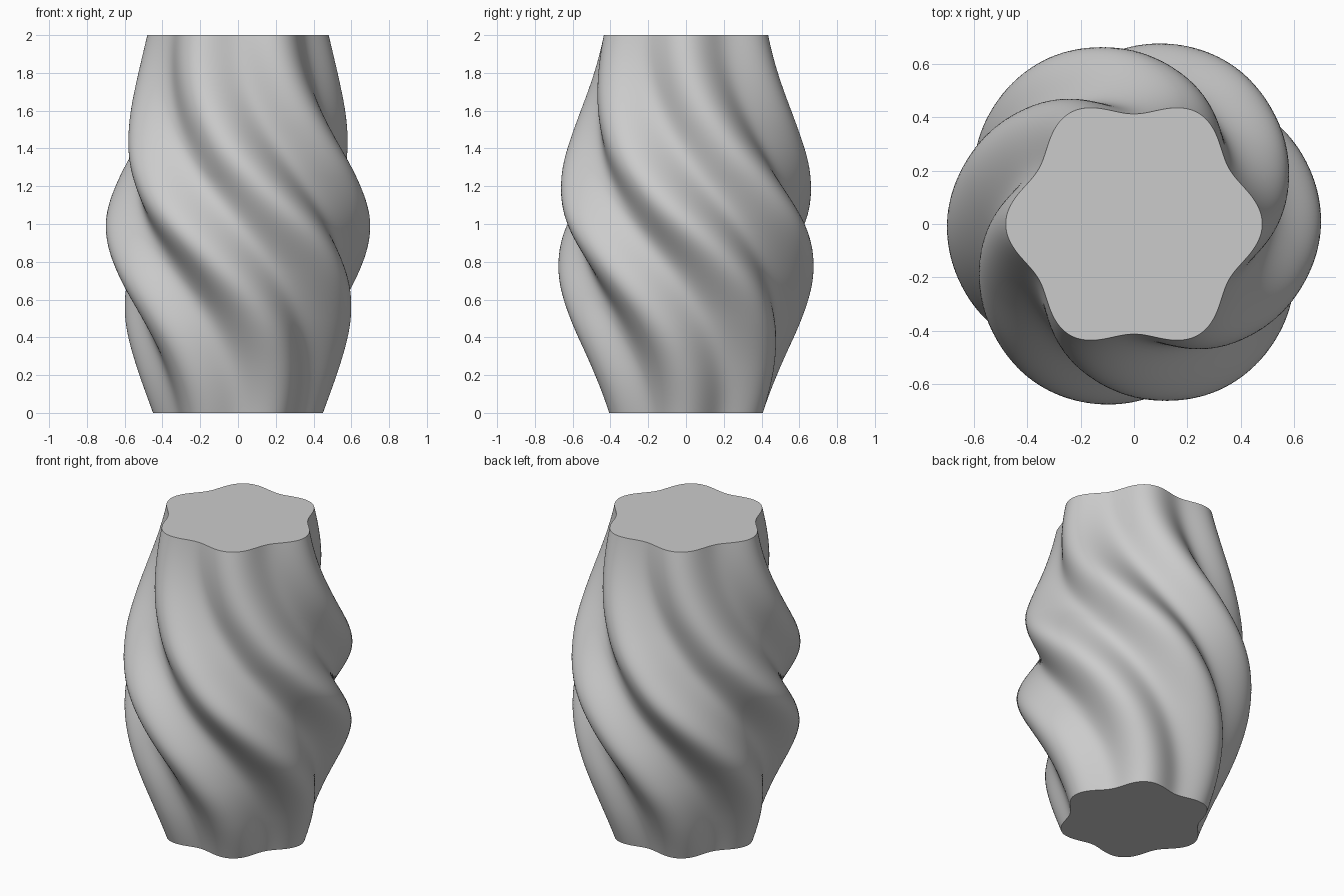
import bpy
import bmesh
import math

cube = bpy.data.objects.get("Cube")
if cube:
    bpy.data.objects.remove(cube, do_unlink=True)

HEIGHT = 2.0
LOBES = 6
SEGMENTS = 240
RINGS = 120
TWIST = math.radians(120)
# Crest radius at even heights from the base to the rim
CREST = [0.45, 0.54, 0.622, 0.68, 0.70, 0.664, 0.603, 0.54, 0.48]


def crest_radius(t):
    """Smooth curve through the crest radii."""
    last = len(CREST) - 1
    i = min(int(t * last), last - 1)
    f = t * last - i
    b, c = CREST[i], CREST[i + 1]
    a = CREST[i - 1] if i > 0 else 2 * b - c
    d = CREST[i + 2] if i + 2 <= last else 2 * c - b
    return b + 0.5 * f * (c - a + f * (2 * a - 5 * b + 4 * c - d
                                       + f * (3 * (b - c) + d - a)))


def ring(bm, t):
    """One lobed cross-section, turned by an eased twist."""
    turn = -TWIST * (t * t * (3 - 2 * t) - 0.5)
    crest = crest_radius(t)
    depth = 0.034 + 0.036 * math.sin(math.pi * t)
    verts = []
    for s in range(SEGMENTS):
        angle = math.tau * s / SEGMENTS
        r = crest - depth * (1 - math.cos(LOBES * (angle - turn)))
        verts.append(bm.verts.new((r * math.cos(angle), r * math.sin(angle), HEIGHT * t)))
    return verts


# Twisted body with smooth walls and flat closed ends
bm = bmesh.new()
rings = [ring(bm, k / RINGS) for k in range(RINGS + 1)]
for low, high in zip(rings, rings[1:]):
    for s in range(SEGMENTS):
        n = (s + 1) % SEGMENTS
        bm.faces.new((low[s], low[n], high[n], high[s]))
bm.faces.new(rings[0][::-1])
bm.faces.new(rings[-1])

mesh = bpy.data.meshes.new("twisted_vase")
bm.to_mesh(mesh)
bm.free()
vase = bpy.data.objects.new("twisted_vase", mesh)
bpy.context.collection.objects.link(vase)

# Plain grey
grey = bpy.data.materials.new("light_grey")
grey.use_nodes = True
color = (0.6, 0.6, 0.6, 1.0)
grey.diffuse_color = color
grey.node_tree.nodes["Principled BSDF"].inputs["Base Color"].default_value = color
mesh.materials.append(grey)

bpy.ops.object.select_all(action="DESELECT")
vase.select_set(True)
bpy.context.view_layer.objects.active = vase
bpy.ops.object.shade_smooth_by_angle(angle=math.radians(40))
